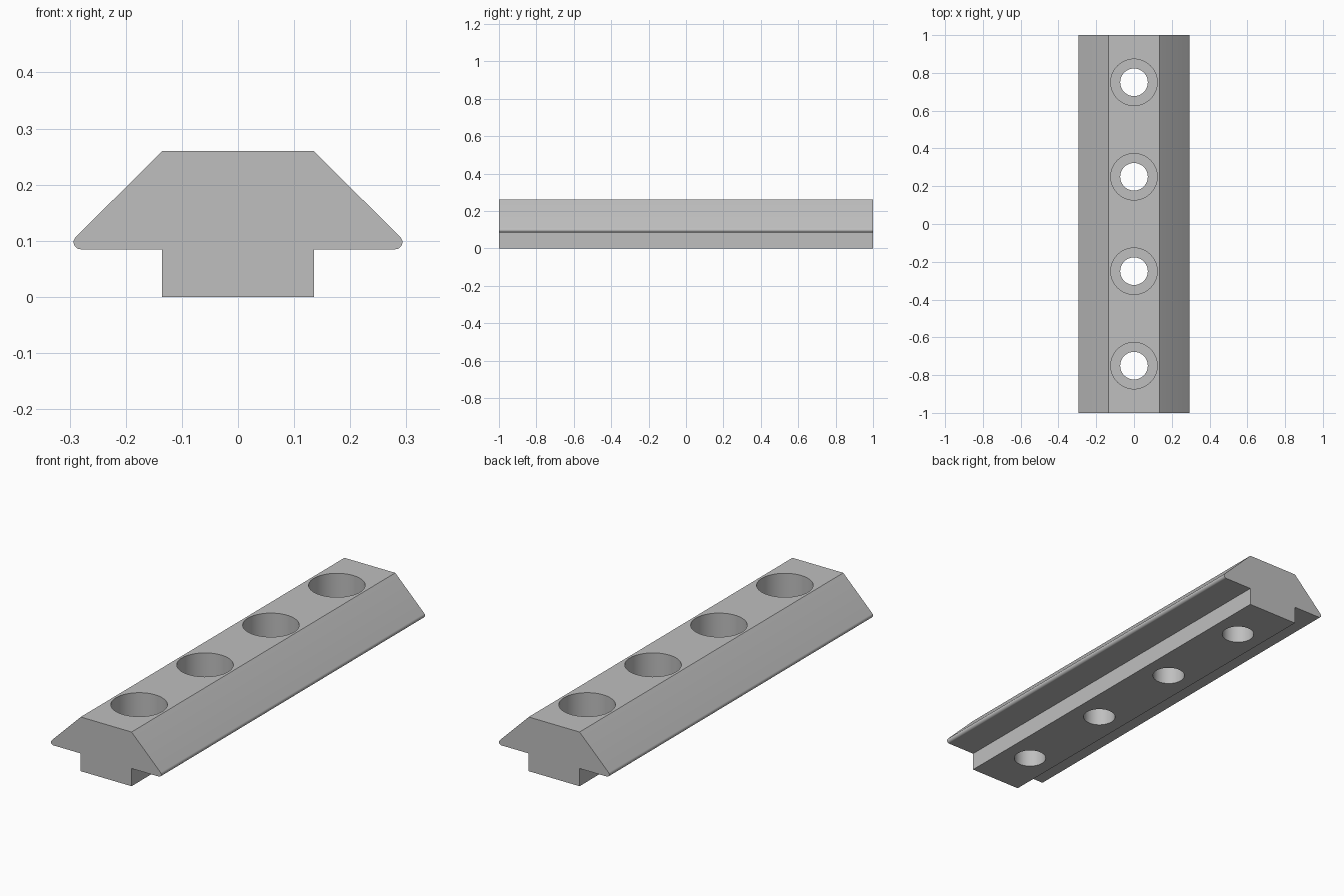
import bpy
import bmesh
from math import sin, cos, pi, radians

cube = bpy.data.objects.get("Cube")
if cube:
    bpy.data.objects.remove(cube, do_unlink=True)

GREY = (0.52, 0.52, 0.52, 1)
steel = bpy.data.materials.new("plain grey")
steel.use_nodes = True
steel.diffuse_color = GREY
steel.node_tree.nodes["Principled BSDF"].inputs["Base Color"].default_value = GREY

LENGTH, HEIGHT = 2.0, 0.26
STEM, LIP, SHELF = 0.135, 0.293, 0.085
LIP_R = 0.0127
HOLE_R, BORE_R, BORE_FLOOR = 0.073, 0.123, 0.12


def make_object(name, bm):
    bmesh.ops.recalc_face_normals(bm, faces=bm.faces)
    mesh = bpy.data.meshes.new(name)
    bm.to_mesh(mesh)
    bm.free()
    mesh.materials.append(steel)
    obj = bpy.data.objects.new(name, mesh)
    bpy.context.collection.objects.link(obj)
    return obj


# Rail: half of the T section with a rounded lip, mirrored and extruded
half = [(STEM, 0), (STEM, SHELF)]
for i in range(9):
    a = radians(-90 + 135 * i / 8)
    half.append((LIP - LIP_R + LIP_R * cos(a), SHELF + LIP_R + LIP_R * sin(a)))
half.append((STEM, HEIGHT))
section = half + [(-x, z) for x, z in reversed(half)]

bm = bmesh.new()
face = bm.faces.new([bm.verts.new((x, -LENGTH / 2, z)) for x, z in section])
ext = bmesh.ops.extrude_face_region(bm, geom=[face])
moved = [v for v in ext["geom"] if isinstance(v, bmesh.types.BMVert)]
bmesh.ops.translate(bm, verts=moved, vec=(0, LENGTH, 0))
rail = make_object("slot_rail", bm)

# Counterbored screw holes: stepped round cutters in one mesh
bm = bmesh.new()
steps = [(HOLE_R, -0.1), (HOLE_R, BORE_FLOOR), (BORE_R, BORE_FLOOR), (BORE_R, HEIGHT + 0.1)]
SIDES = 64
for y in (-0.75, -0.25, 0.25, 0.75):
    rings = [[bm.verts.new((r * cos(2 * pi * k / SIDES), y + r * sin(2 * pi * k / SIDES), z))
              for k in range(SIDES)] for r, z in steps]
    for low, high in zip(rings, rings[1:]):
        for k in range(SIDES):
            n = (k + 1) % SIDES
            bm.faces.new((low[k], low[n], high[n], high[k]))
    bm.faces.new(rings[0])
    bm.faces.new(rings[-1])
cutter = make_object("hole_cutter", bm)
cutter.hide_render = True

cut = rail.modifiers.new("screw_holes", 'BOOLEAN')
cut.operation = 'DIFFERENCE'
cut.solver = 'EXACT'
cut.object = cutter

bpy.ops.object.select_all(action='DESELECT')
rail.select_set(True)
bpy.context.view_layer.objects.active = rail
bpy.ops.object.modifier_apply(modifier=cut.name)
bpy.data.objects.remove(cutter, do_unlink=True)
bpy.ops.object.shade_smooth_by_angle(angle=radians(30))
